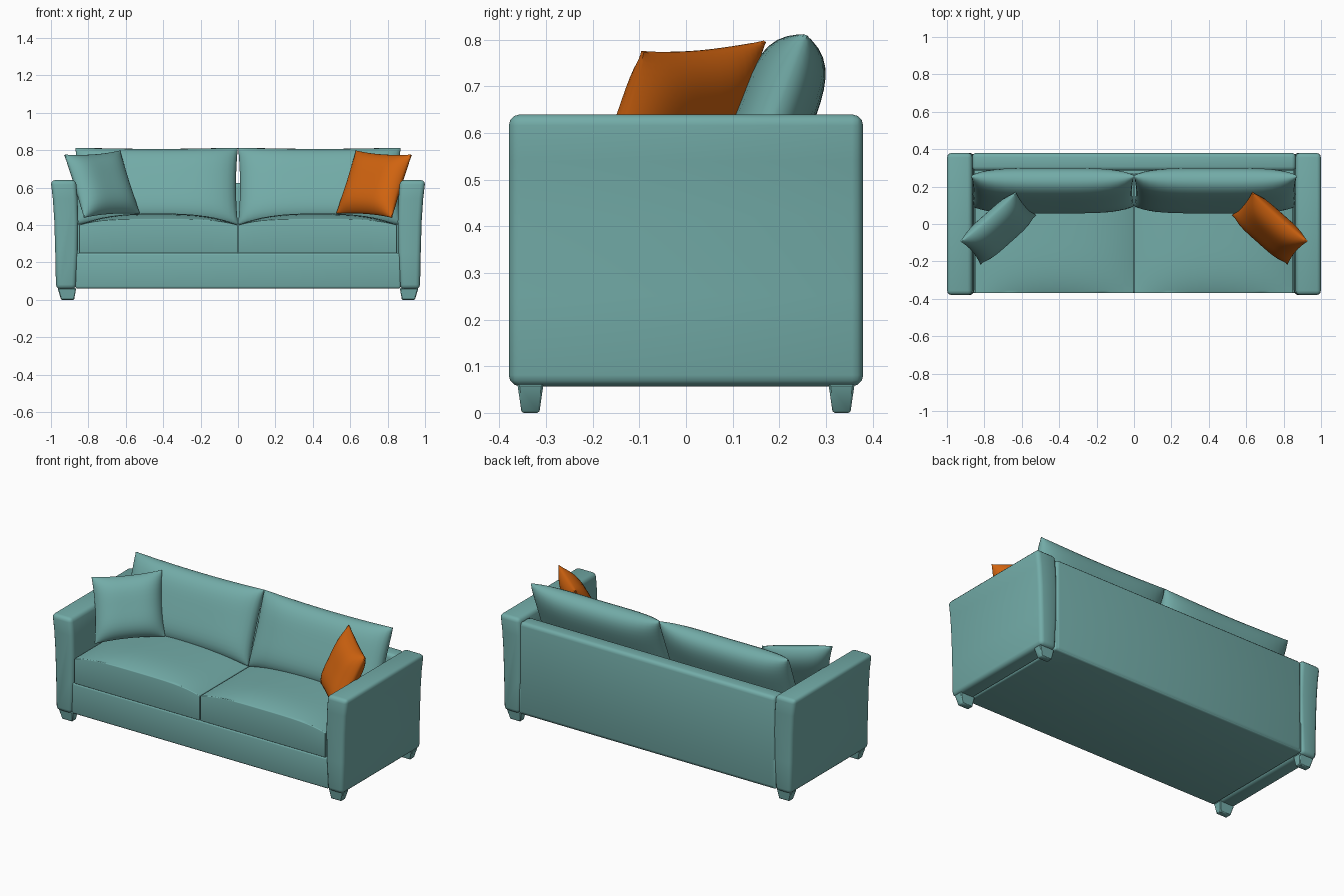
import bpy, bmesh, math
from mathutils import Vector, Matrix

if "Cube" in bpy.data.objects:
    bpy.data.objects.remove(bpy.data.objects["Cube"])


def material(name, rgb):
    m = bpy.data.materials.new(name)
    m.diffuse_color = (*rgb, 1)
    m.use_nodes = True
    m.node_tree.nodes["Principled BSDF"].inputs["Base Color"].default_value = m.diffuse_color
    return m


TEAL = material("teal fabric", (0.17, 0.41, 0.39))
ORANGE = material("orange fabric", (0.63, 0.125, 0.005))


def finish(bm, name, mat, bevel=0.0, segments=3, angle=40):
    """Round the hard edges, then turn the bmesh into a smooth shaded object."""
    bmesh.ops.recalc_face_normals(bm, faces=bm.faces)
    if bevel:
        hard = [e for e in bm.edges if e.calc_face_angle(0) > math.radians(angle)]
        bmesh.ops.bevel(bm, geom=hard, offset=bevel, segments=segments,
                        profile=0.5, affect='EDGES', clamp_overlap=True)
    me = bpy.data.meshes.new(name)
    bm.to_mesh(me)
    bm.free()
    me.materials.append(mat)
    ob = bpy.data.objects.new(name, me)
    bpy.context.collection.objects.link(ob)
    bpy.ops.object.select_all(action='DESELECT')
    ob.select_set(True)
    bpy.context.view_layer.objects.active = ob
    bpy.ops.object.shade_smooth_by_angle(angle=math.radians(40))
    return ob


def box(name, lo, hi, bevel):
    bm = bmesh.new()
    bmesh.ops.create_cube(bm, size=1)
    for v in bm.verts:
        v.co = [(a + b) / 2 + c * (b - a) for a, b, c in zip(lo, hi, v.co)]
    return finish(bm, name, TEAL, bevel)


def cushion(name, mat, matrix, w, h, top, bottom, pinch=0.0, n=20, bevel=0.0):
    """Two sheets over a w x h footprint, joined by a rim; pinch pulls the sides in."""
    bm = bmesh.new()
    sheets = []
    for surf in (top, bottom):
        rows = []
        for j in range(n + 1):
            row = []
            for i in range(n + 1):
                u = math.sin((2 * i / n - 1) * math.pi / 2)
                v = math.sin((2 * j / n - 1) * math.pi / 2)
                x = u * (w / 2 - pinch * (1 - v * v))
                y = v * (h / 2 - pinch * (1 - u * u))
                row.append(bm.verts.new(matrix @ Vector((x, y, surf(u, v)))))
            rows.append(row)
        for j in range(n):
            for i in range(n):
                bm.faces.new((rows[j][i], rows[j][i + 1], rows[j + 1][i + 1], rows[j + 1][i]))
        loop = rows[0][:-1] + [r[-1] for r in rows[:-1]] + rows[-1][:0:-1] + [r[0] for r in rows[:0:-1]]
        sheets.append(loop)
    a, b = sheets
    for k in range(len(a)):
        m = (k + 1) % len(a)
        bm.faces.new((a[k], a[m], b[m], b[k]))
    return finish(bm, name, mat, bevel)


def puff(t, power, edge=0.004):
    return lambda u, v: edge + t * max(0, (1 - u ** 4) * (1 - v ** 4)) ** power


def flip(f):
    return lambda u, v: -f(u, v)


# base and back panel
box("base", (-0.87, -0.37, 0.06), (0.87, 0.375, 0.25), 0.012)
box("back_panel", (-0.865, 0.285, 0.06), (0.865, 0.38, 0.625), 0.022)

# flared arm profile (x, z)
ARM = [(0.867, 0.057), (0.857, 0.25), (0.854, 0.42), (0.858, 0.54), (0.866, 0.64),
       (1.002, 0.64), (0.99, 0.54), (0.982, 0.42), (0.977, 0.25), (0.973, 0.057)]


def seat_top(u, v):
    return 0.40 + 0.03 * (1 - u ** 4) + 0.032 * (1 - u * u) * (1 - v ** 4)


back_puff = puff(0.08, 0.5)
throw_puff = puff(0.062, 0.75)

for s, side in ((-1, "left"), (1, "right")):
    # arm
    bm = bmesh.new()
    rings = [[bm.verts.new((s * x, y, z)) for x, z in ARM] for y in (-0.38, 0.38)]
    for r in rings:
        bm.faces.new(r)
    for k in range(len(ARM)):
        m = (k + 1) % len(ARM)
        bm.faces.new((rings[0][k], rings[0][m], rings[1][m], rings[1][k]))
    finish(bm, side + "_arm", TEAL, 0.024)

    # tapered legs
    for t, end in ((-1, "front"), (1, "back")):
        bm = bmesh.new()
        bmesh.ops.create_cube(bm, size=1)
        for v in bm.verts:
            up = v.co.z > 0
            cx, wx, wy = (0.915, 0.099, 0.056) if up else (0.911, 0.07, 0.038)
            v.co = (s * (cx + v.co.x * wx), t * 0.3335 + v.co.y * wy, 0.062 if up else 0)
        finish(bm, f"{end}_{side}_leg", TEAL, 0.004, 1)

    # seat cushion
    cushion(side + "_seat_cushion", TEAL, Matrix.Translation((s * 0.426, -0.05, 0)),
            0.848, 0.64, seat_top, lambda u, v: 0.249, bevel=0.025)

    # leaning back cushion
    lean = Matrix.Translation((s * 0.435, 0.178, 0.607)) @ Matrix.Rotation(math.radians(90 - 21), 4, 'X')
    cushion(side + "_back_cushion", TEAL, lean, 0.868, 0.436, back_puff, flip(back_puff), pinch=0.01)

    # throw pillow resting in the corner
    U = Vector((s * 0.295, -0.262, -0.022))
    V = Vector((s * 0.105, 0.12, 0.335))
    N = U.cross(V).normalized()
    turn = Matrix((U.normalized(), V.normalized(), N)).transposed().to_4x4()
    place = Matrix.Translation((s * 0.727, -0.022, 0.618)) @ turn
    cushion(side + "_throw_pillow", ORANGE if s > 0 else TEAL, place,
            U.length, V.length, throw_puff, flip(throw_puff), pinch=0.012)
